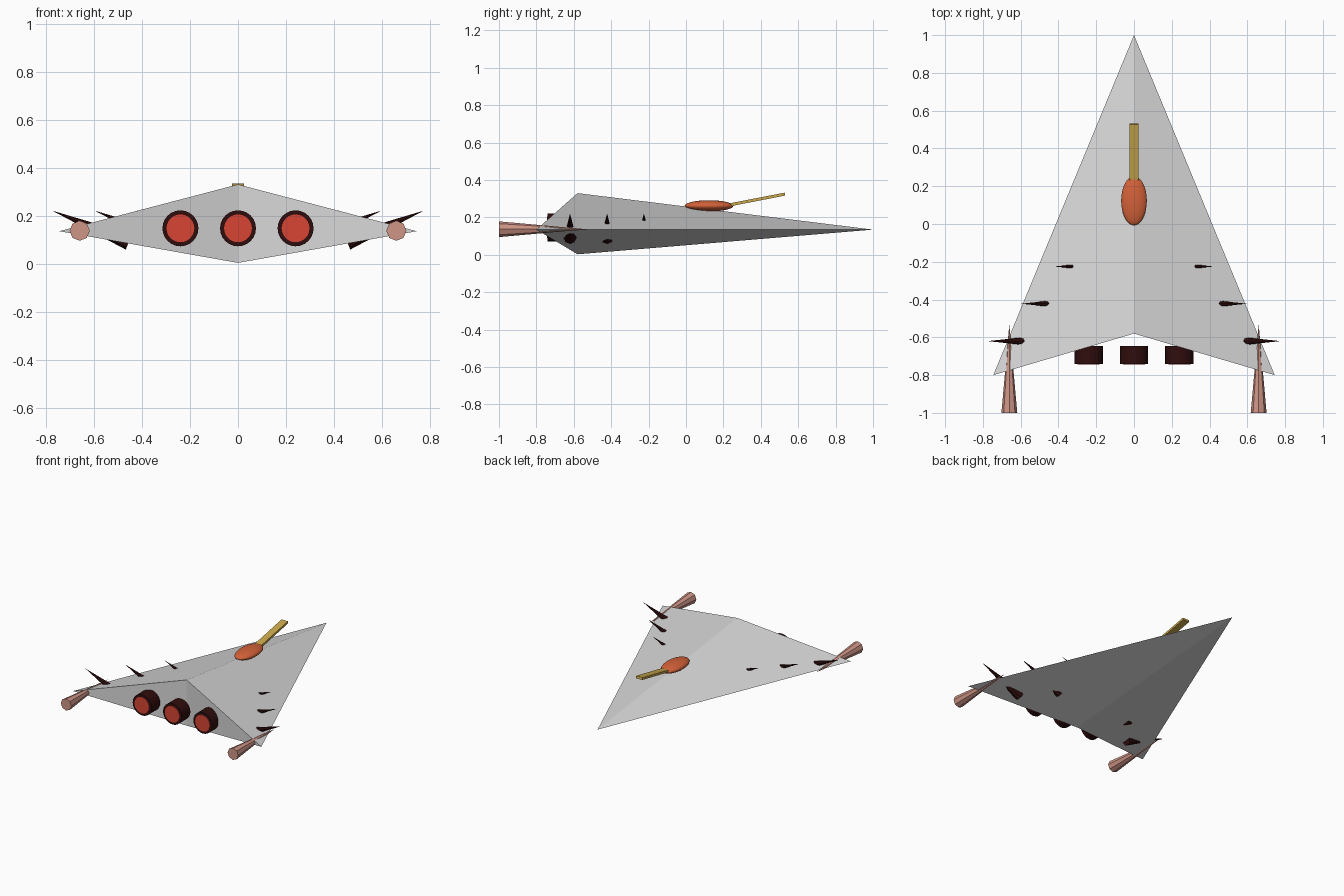
import bpy, bmesh, math
from mathutils import Vector

cube = bpy.data.objects.get("Cube")
if cube:
    bpy.data.objects.remove(cube, do_unlink=True)


def material(name, rgb):
    m = bpy.data.materials.new(name)
    m.use_nodes = True
    m.diffuse_color = (*rgb, 1)
    m.node_tree.nodes["Principled BSDF"].inputs["Base Color"].default_value = (*rgb, 1)
    return m


GREY = material("hull grey", (0.68, 0.68, 0.68))
DARK = material("dark maroon", (0.03, 0.004, 0.004))
RED = material("engine red", (0.68, 0.06, 0.035))
PINK = material("dusty pink", (0.62, 0.30, 0.24))
ORANGE = material("canopy orange", (0.65, 0.12, 0.04))
GOLD = material("barrel gold", (0.58, 0.39, 0.07))


def finish(name, mat, smooth=False):
    ob = bpy.context.object
    ob.name = ob.data.name = name
    ob.data.materials.append(mat)
    if smooth:
        bpy.ops.object.shade_smooth_by_angle(angle=math.radians(40))
    return ob


def cone(name, mat, start, end, r1, r2, sides, smooth=False):
    """Cone or cylinder running from one point to another."""
    a, b = Vector(start), Vector(end)
    bpy.ops.mesh.primitive_cone_add(
        vertices=sides, radius1=r1, radius2=r2, depth=(b - a).length,
        location=(a + b) / 2, rotation=(b - a).to_track_quat('Z', 'Y').to_euler())
    return finish(name, mat, smooth)


# Arrowhead hull: nose, two wing tips, top and bottom of the notched stern
bm = bmesh.new()
nose, left, right, top, bottom = [bm.verts.new(p) for p in (
    (0, 1, 0.135), (0.745, -0.8, 0.135), (-0.745, -0.8, 0.135),
    (0, -0.58, 0.33), (0, -0.58, 0.003))]
for tip in (left, right):
    for tri in ((nose, tip, top), (nose, tip, bottom), (tip, top, bottom)):
        bm.faces.new(tri)
# The two stern faces meet in the notch, so drop nothing: the shell is closed
bmesh.ops.recalc_face_normals(bm, faces=bm.faces)
mesh = bpy.data.meshes.new("hull")
bm.to_mesh(mesh)
bm.free()
hull = bpy.data.objects.new("hull", mesh)
mesh.materials.append(GREY)
bpy.context.collection.objects.link(hull)

# Three engines with glowing discs
for name, x in (("right", -0.24), ("centre", 0), ("left", 0.24)):
    cone(f"{name}_engine", DARK, (x, -0.645, 0.147), (x, -0.74, 0.147), 0.075, 0.075, 24, True)
    cone(f"{name}_engine_glow", RED, (x, -0.72, 0.147), (x, -0.744, 0.147), 0.058, 0.058, 24, True)

for side, s in (("left", 1), ("right", -1)):
    # Wing tip thruster cones
    cone(f"{side}_thruster", PINK, (s * 0.66, -1, 0.137), (s * 0.66, -0.53, 0.137), 0.042, 0, 8)
    # Slanted spikes piercing the wing
    for i, (x, y) in enumerate(((0.775, -0.62), (0.598, -0.422), (0.422, -0.225))):
        cone(f"{side}_spike_{i + 1}", DARK, (s * (x - 0.32), y, 0.09), (s * x, y, 0.221), 0.034, 0, 8)

# Canopy
bpy.ops.mesh.primitive_uv_sphere_add(segments=32, ring_count=16, location=(0, 0.123, 0.262))
canopy = finish("canopy", ORANGE, True)
canopy.scale = (0.068, 0.13, 0.03)

# Raised gun barrel
bpy.ops.mesh.primitive_cube_add(size=1, location=(0, 0.36, 0.292), rotation=(math.radians(11), 0, 0))
barrel = finish("gun_barrel", GOLD)
barrel.scale = (0.05, 0.345, 0.016)
